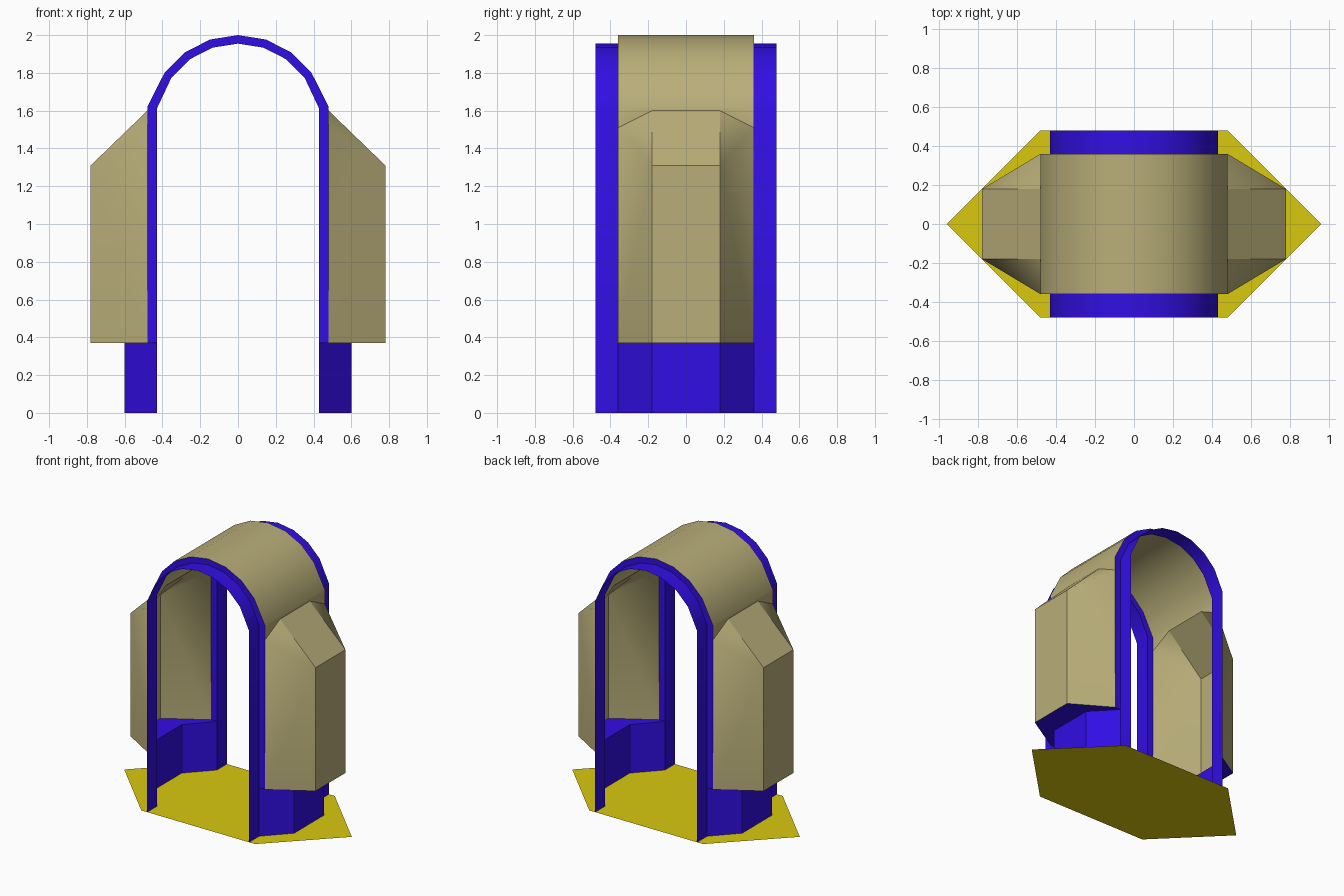
import bpy, bmesh, math
from mathutils import Vector

if "Cube" in bpy.data.objects:
    bpy.data.objects.remove(bpy.data.objects["Cube"])


def srgb(r, g, b):
    return [((c / 255 + 0.055) / 1.055) ** 2.4 if c > 10 else c / 255 / 12.92 for c in (r, g, b)] + [1]


def material(name, rgb):
    m = bpy.data.materials.new(name)
    m.diffuse_color = srgb(*rgb)
    m.use_nodes = True
    m.node_tree.nodes["Principled BSDF"].inputs["Base Color"].default_value = m.diffuse_color
    return m


BLUE = material("deep blue", (50, 14, 228))
TAN = material("warm tan", (185, 174, 121))
YELLOW = material("mustard yellow", (217, 200, 15))


def build(name, polys, mat, smooth=0, inside=(0, 0, 1)):
    """Mesh from polygons, welded, with faces turned away from an inside point."""
    bm = bmesh.new()
    for poly in polys:
        bm.faces.new([bm.verts.new(p) for p in poly])
    bmesh.ops.remove_doubles(bm, verts=bm.verts, dist=0.0005)
    bm.normal_update()
    for f in bm.faces:
        if f.normal.dot(f.calc_center_median() - Vector(inside)) < 0:
            f.normal_flip()
    me = bpy.data.meshes.new(name)
    bm.to_mesh(me)
    bm.free()
    me.materials.append(mat)
    ob = bpy.data.objects.new(name, me)
    bpy.context.collection.objects.link(ob)
    if smooth:
        bpy.context.view_layer.objects.active = ob
        ob.select_set(True)
        bpy.ops.object.shade_smooth_by_angle(angle=math.radians(smooth))
        ob.select_set(False)
    return ob


def arch(radius, half_width, spring, foot=None):
    """Arch outline in x, z: faceted round top on straight legs."""
    pts = [(radius * math.cos(math.radians(a)), 1.52 + radius * math.sin(math.radians(a)))
           for a in range(36, 145, 18)]
    pts = [(half_width, spring)] + pts + [(-half_width, spring)]
    if foot is not None:
        pts = [(half_width, foot)] + pts + [(-half_width, foot)]
    return pts


def sweep(profile, y0, y1):
    return [[(a[0], y0, a[1]), (b[0], y0, b[1]), (b[0], y1, b[1]), (a[0], y1, a[1])]
            for a, b in zip(profile, profile[1:])]


SILL = 0.37                 # underside of the bays
IN, OUT = 0.43, 0.48        # half widths of end strips and of the vault
Y_IN, Y_OUT, Y_BAY = 0.36, 0.48, 0.18

# Hexagonal ground plate
build("ground_plate", [[(0.96, 0, 0), (0.48, 0.48, 0), (-0.48, 0.48, 0),
                        (-0.96, 0, 0), (-0.48, -0.48, 0), (0.48, -0.48, 0)]],
      YELLOW, inside=(0, 0, -1))

# End arches: thin strip plus the step up to the vault
for s, end in ((-1, "front"), (1, "back")):
    build(end + "_arch_strip", sweep(arch(0.435, IN, 1.61, 0), s * Y_IN, s * Y_OUT), BLUE, 30)
    inner, outer = arch(0.435, IN, 1.61, SILL), arch(0.48, OUT, 1.62, SILL)
    y = s * Y_IN
    build(end + "_arch_step",
          [[(p[0], y, p[1]) for p in (inner[i], inner[i + 1], outer[i + 1], outer[i])]
           for i in range(len(inner) - 1)], BLUE)

# Vault with the small wall pieces above each bay
shoulders = [[(s * OUT, -Y_IN, 1.62), (s * OUT, -Y_IN, 1.51), (s * OUT, -Y_BAY, 1.6),
              (s * OUT, Y_BAY, 1.6), (s * OUT, Y_IN, 1.51), (s * OUT, Y_IN, 1.62)] for s in (-1, 1)]
build("vault", sweep(arch(0.48, OUT, 1.62), -Y_IN, Y_IN) + shoulders, TAN, 30)

for s, side in ((-1, "left"), (1, "right")):
    X, W, B = s * OUT, s * 0.78, s * 0.6

    # Bay outer wall and sloping roof
    build(side + "_bay_wall", [
        [(W, -Y_BAY, SILL), (W, Y_BAY, SILL), (W, Y_BAY, 1.31), (W, -Y_BAY, 1.31)],
        [(X, -Y_BAY, 1.6), (X, Y_BAY, 1.6), (W, Y_BAY, 1.31), (W, -Y_BAY, 1.31)]],
        TAN, inside=(0, 0, 0.8))

    # Bay slanted cheeks, softly bent into the roof
    for t, end in ((-1, "front"), (1, "back")):
        build(f"{side}_bay_{end}_cheek", [
            [(X, t * Y_IN, SILL), (W, t * Y_BAY, SILL), (W, t * Y_BAY, 1.31), (X, t * Y_IN, 1.51)],
            [(X, t * Y_IN, 1.51), (W, t * Y_BAY, 1.31), (X, t * Y_BAY, 1.6)]],
            TAN, 60, inside=(0, 0, 0.8))

    # Ledge under the bay and the base wall that carries it
    rim = [(X, -Y_IN), (W, -Y_BAY), (W, Y_BAY), (X, Y_IN)]
    foot = [(s * IN, -Y_IN), (B, -Y_BAY), (B, Y_BAY), (s * IN, Y_IN)]
    build(side + "_bay_ledge",
          [[(*p, SILL) for p in (rim[i], rim[i + 1], foot[i + 1], foot[i])] for i in range(3)], BLUE)
    build(side + "_base_wall",
          [[(*foot[i], 0), (*foot[i + 1], 0), (*foot[i + 1], SILL), (*foot[i], SILL)]
           for i in range(3)], BLUE, inside=(0, 0, 0.2))
